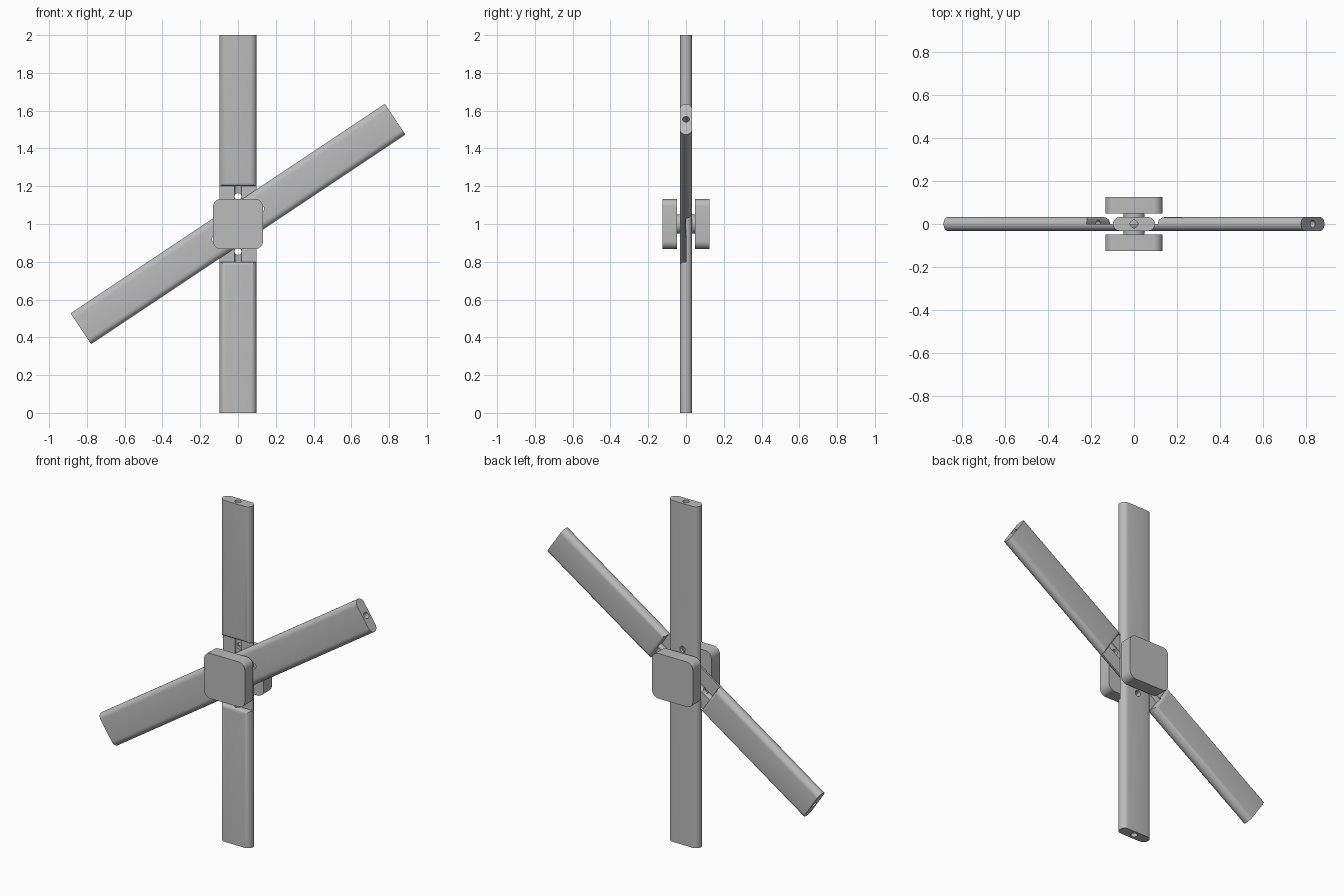
import bpy
import bmesh
from math import sin, cos, pi, radians
from mathutils import Matrix

if "Cube" in bpy.data.objects:
    bpy.data.objects.remove(bpy.data.objects["Cube"])

grey = bpy.data.materials.new("plain_grey")
grey.use_nodes = True
COLOUR = (0.5, 0.5, 0.5, 1)
grey.diffuse_color = COLOUR
grey.node_tree.nodes["Principled BSDF"].inputs["Base Color"].default_value = COLOUR

CENTRE = Matrix.Translation((0, 0, 1))
ALONG_X = Matrix(((0, 0, 1, 0), (1, 0, 0, 0), (0, 1, 0, 0), (0, 0, 0, 1)))
ALONG_Y = Matrix.Rotation(pi / 2, 4, "X")


def arc(cx, cy, r, start, end, steps):
    angles = [radians(start + (end - start) * i / steps) for i in range(steps + 1)]
    return [(cx + r * cos(a), cy + r * sin(a)) for a in angles]


def rounded(w, h, r, steps):
    """Rounded rectangle outline with half sizes w and h."""
    corners = ((1, 1), (-1, 1), (-1, -1), (1, -1))
    return [p for i, (sx, sy) in enumerate(corners)
            for p in arc(sx * (w - r), sy * (h - r), r, 90 * i, 90 * i + 90, steps)]


def circle(r):
    return arc(0, 0, r, 7.5, 352.5, 23)


def prism(name, outline, depth, matrix):
    """Extrude an outline along its normal, centred, then place it."""
    bm = bmesh.new()
    face = bm.faces.new([bm.verts.new((x, y, -depth / 2)) for x, y in outline])
    top = bmesh.ops.extrude_face_region(bm, geom=[face])["geom"]
    bmesh.ops.translate(bm, vec=(0, 0, depth),
                        verts=[g for g in top if isinstance(g, bmesh.types.BMVert)])
    bmesh.ops.recalc_face_normals(bm, faces=bm.faces)
    bm.transform(matrix)
    mesh = bpy.data.meshes.new(name)
    bm.to_mesh(mesh)
    bm.free()
    mesh.materials.append(grey)
    obj = bpy.data.objects.new(name, mesh)
    bpy.context.collection.objects.link(obj)
    return obj


def select(obj):
    bpy.ops.object.select_all(action="DESELECT")
    obj.select_set(True)
    bpy.context.view_layer.objects.active = obj


def smooth(obj):
    select(obj)
    bpy.ops.object.shade_smooth_by_angle(angle=radians(35))


def cut(obj, cutter):
    cutter.hide_render = True
    select(obj)
    mod = obj.modifiers.new("cut", "BOOLEAN")
    mod.operation = "DIFFERENCE"
    mod.solver = "EXACT"
    mod.object = cutter
    bpy.ops.object.modifier_apply(modifier=mod.name)
    bpy.data.objects.remove(cutter)


def make_bar(name, turn):
    """Bar with a half-lap notch on its front, a long bore and two pin holes."""
    half = arc(0.032, 0, 0.032, -90, 90, 11)
    outline = [(x + 0.034, y) for x, y in half] + [(-x - 0.034, -y) for x, y in half]
    bar = prism(name, outline, 2, Matrix())
    # notch outline in (y, z), with rounded lips at both ends
    lip = arc(-0.012, 0.22, 0.02, 270, 180, 6)
    side = [(0, 0.2)] + lip + [(-0.1, 0.22)]
    notch = side + [(y, -z) for y, z in reversed(side)]
    cut(bar, prism("notch_cutter", notch, 0.3, ALONG_X))
    cut(bar, prism("bore_cutter", circle(0.018), 2.2, Matrix()))
    for z in (-0.145, 0.145):
        cut(bar, prism("pin_cutter", circle(0.018), 0.3,
                       Matrix.Translation((0, 0, z)) @ ALONG_Y))
    bar.data.transform(CENTRE @ turn)
    smooth(bar)


# crossing bars, notched towards each other
make_bar("upright_bar", Matrix())
make_bar("slanted_bar", Matrix.Rotation(radians(56.3), 4, "Y") @ Matrix.Rotation(pi, 4, "Z"))

# pivot through the crossing
smooth(prism("pivot", circle(0.05), 0.11, CENTRE @ ALONG_Y))

# square knobs in front and behind
for name, y in (("front_knob", -0.087), ("back_knob", 0.087)):
    smooth(prism(name, rounded(0.132, 0.132, 0.04, 6), 0.077,
                 CENTRE @ Matrix.Translation((0, y, 0)) @ ALONG_Y))
